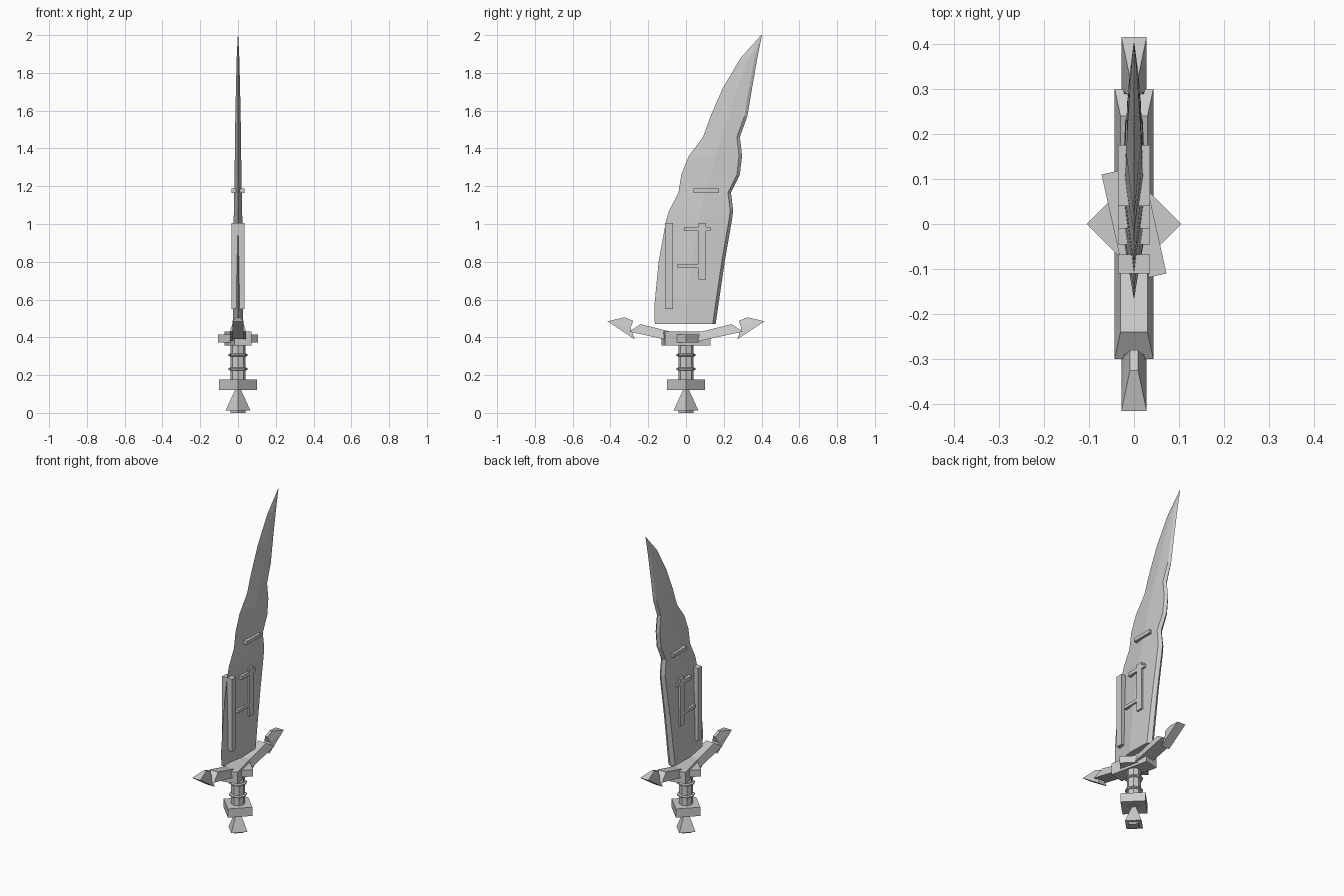
import bpy, bmesh, math
from mathutils import Matrix

if "Cube" in bpy.data.objects:
    bpy.data.objects.remove(bpy.data.objects["Cube"])

steel = bpy.data.materials.new("grey steel")
steel.diffuse_color = (0.6, 0.6, 0.6, 1)
steel.use_nodes = True
steel.node_tree.nodes["Principled BSDF"].inputs["Base Color"].default_value = steel.diffuse_color


def finish(name, bm):
    bmesh.ops.recalc_face_normals(bm, faces=bm.faces)
    me = bpy.data.meshes.new(name)
    bm.to_mesh(me)
    bm.free()
    me.materials.append(steel)
    ob = bpy.data.objects.new(name, me)
    bpy.context.collection.objects.link(ob)
    return ob


def loft(name, rings):
    """Skin a list of equal-length point rings and cap both ends."""
    bm = bmesh.new()
    vs = [[bm.verts.new(p) for p in r] for r in rings]
    n = len(vs[0])
    for a, b in zip(vs, vs[1:]):
        for i in range(n):
            j = (i + 1) % n
            bm.faces.new((a[i], a[j], b[j], b[i]))
    bm.faces.new(vs[0])
    bm.faces.new(vs[-1])
    return finish(name, bm)


def box(name, x, y0, y1, z0, z1, turn=0):
    bm = bmesh.new()
    bmesh.ops.create_cube(bm, size=1)
    m = (Matrix.Translation((0, (y0 + y1) / 2, (z0 + z1) / 2))
         @ Matrix.Rotation(math.radians(turn), 4, 'Z')
         @ Matrix.Diagonal((2 * x, y1 - y0, z1 - z0, 1)))
    bm.transform(m)
    return finish(name, bm)


def turned(name, sides, profile):
    """Stack of regular rings (radius, z), corners on the x and y axes."""
    return loft(name, [[(r * math.cos(2 * math.pi * i / sides),
                         r * math.sin(2 * math.pi * i / sides), z)
                        for i in range(sides)] for r, z in profile])


# blade: z, cutting edge y, spine y, half thickness
rows = [(.47, -.165, .157, .028), (.56, -.168, .17, .027), (.80, -.145, .205, .025),
        (1.02, -.105, .243, .023), (1.07, -.09, .25, .022), (1.165, -.04, .238, .020),
        (1.26, -.025, .285, .018), (1.36, .015, .297, .017), (1.46, .09, .285, .016),
        (1.57, .13, .325, .014), (1.72, .195, .35, .011), (1.88, .29, .378, .007),
        (2.0, .398, .402, .001)]
rings = []
for z, a, b, w in rows:
    mid = a + (b - a) * .5
    back = b - min(.016, (b - a) * .2)
    rings.append([(0, a, z), (w, mid, z), (w * .85, back, z),
                  (0, b, z), (-w * .85, back, z), (-w, mid, z)])
loft("blade", rings)

# raised bars through the blade
for name, y0, y1, z0, z1 in [("long_bar", -.11, -.068, .55, 1.005),
                             ("short_bar", .065, .105, .705, 1.005),
                             ("lower_cross_bar", -.045, .065, .767, .787),
                             ("middle_cross_bar", -.01, .13, .963, .985),
                             ("upper_cross_bar", .04, .175, 1.165, 1.187)]:
    box(name, .035, y0, y1, z0, z1)

# guard blocks
box("guard_block", .0465, -.123, .123, .357, .43, 12.5)
turned("guard_diamond", 4, [(.105, .372), (.105, .415)])

# guard arms and barbed tips, one pair per side
for s, side in ((1, "back"), (-1, "front")):
    def ring(y0, z0, w0, y1, z1, w1):
        return [(-w0, s * y0, z0), (w0, s * y0, z0), (w1, s * y1, z1), (-w1, s * y1, z1)]
    loft(side + "_guard_arm", [ring(0, .365, .043, 0, .41, .03),
                               ring(.30, .43, .043, .24, .47, .03)])
    prof = [(.415, .485, .028), (.325, .506, .009), (.28, .487, .009),
            (.293, .45, .02), (.272, .39, .028)]
    bm = bmesh.new()
    L = [bm.verts.new((-w, s * y, z)) for y, z, w in prof]
    R = [bm.verts.new((w, s * y, z)) for y, z, w in prof]
    for i in range(5):
        j = (i + 1) % 5
        bm.faces.new((L[i], L[j], R[j], R[i]))
    for V in (L, R):
        for t in ((0, 1, 3), (1, 2, 3), (0, 3, 4)):
            bm.faces.new([V[k] for k in t])
    finish(side + "_guard_tip", bm)

# grip with two rings
turned("grip", 8, [(.04, .12), (.04, .37)])
for i, z in enumerate((.232, .307)):
    turned("grip_ring_%d" % (i + 1), 8, [(.042, z - .008), (.051, z - .004),
                                         (.051, z + .004), (.042, z + .008)])

# pommel
turned("pommel_block", 4, [(.1, .122), (.1, .177)])
turned("pommel", 4, [(.066, .012), (.012, .13)])
turned("pommel_foot", 4, [(.04, 0), (.04, .014)])
